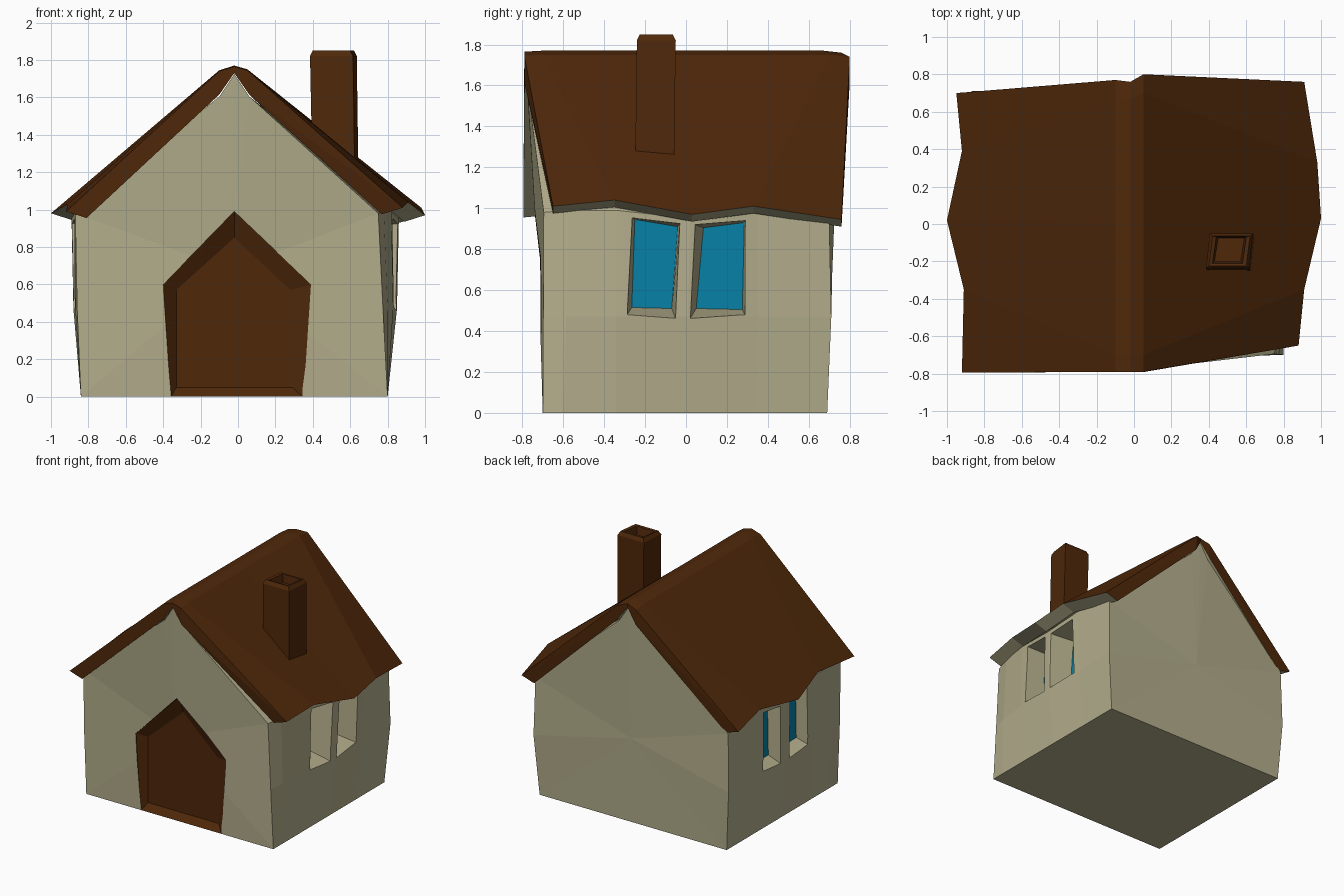
import bpy, bmesh

if "Cube" in bpy.data.objects:
    bpy.data.objects.remove(bpy.data.objects["Cube"])


def material(name, rgb):
    m = bpy.data.materials.new(name)
    m.diffuse_color = (*rgb, 1)
    m.use_nodes = True
    m.node_tree.nodes["Principled BSDF"].inputs["Base Color"].default_value = m.diffuse_color
    return m


WALL, WOOD, GLASS = 0, 1, 2
MATS = [material("plaster", (0.45, 0.42, 0.26)),
        material("brown_wood", (0.078, 0.021, 0.003)),
        material("blue_glass", (0.002, 0.22, 0.38))]


def loft(name, sections, side=WALL, cap=None, poke=0, under=None):
    """Skin closed rings of points, cap both ends; poke > 0 fans the caps and bulges them."""
    bm = bmesh.new()
    rings = [[bm.verts.new(p) for p in s] for s in sections]
    n = len(rings[0])
    for a, b in zip(rings, rings[1:]):
        for i in range(n):
            j = (i + 1) % n
            bm.faces.new((a[i], a[j], b[j], b[i])).material_index = side
    caps = [bm.faces.new(rings[0]), bm.faces.new(rings[-1])]
    for f in caps:
        f.material_index = side
    if cap is not None:
        caps[0].material_index = cap
    bmesh.ops.recalc_face_normals(bm, faces=bm.faces[:])
    if poke:
        for v in bmesh.ops.poke(bm, faces=caps)["verts"]:
            v.co.y += poke if v.co.y > 0 else -poke
    bmesh.ops.triangulate(bm, faces=[f for f in bm.faces if len(f.verts) > 4])
    if under is not None:
        bm.normal_update()
        for f in bm.faces:
            if f.normal.z < -0.3:
                f.material_index = under
    mesh = bpy.data.meshes.new(name)
    bm.to_mesh(mesh)
    bm.free()
    for m in MATS:
        mesh.materials.append(m)
    ob = bpy.data.objects.new(name, mesh)
    bpy.context.collection.objects.link(ob)
    return ob


# Walls: gabled cross-sections from front to back
# (y base, y eave, y apex, left mid x, left eave x, right mid x, right eave x, eave z)
stations = [(-0.70, -0.695, -0.785, -0.86, -0.87, 0.775, 0.75, 0.98),
            (-0.60, -0.57, -0.57, -0.87, -0.87, 0.80, 0.78, 0.99),
            (-0.34, -0.34, -0.34, -0.87, -0.87, 0.83, 0.82, 0.99),
            (0.0, 0.02, 0.0, -0.88, -0.89, 0.85, 0.86, 0.95),
            (0.35, 0.35, 0.35, -0.87, -0.87, 0.83, 0.85, 0.98),
            (0.69, 0.70, 0.755, -0.87, -0.86, 0.84, 0.83, 0.93)]
rings = []
for yb, ye, ya, lm, le, rm, re, ze in stations:
    ym = (yb + ye) / 2
    if yb > 0.6:
        ym = 0.71
    ys = ye + (ya - ye) * 0.9
    rings.append([(-0.84, yb, 0), (lm, ym, 0.47), (le, ye, ze), (-0.10, ys, 1.605),
                  (-0.02, ya, 1.725), (0.06, ys, 1.605),
                  (re, ye, ze), (rm, ym, 0.47), (0.80, yb, 0)])
walls = loft("walls", rings, poke=0.005)


def cut(cutter):
    cutter.hide_render = True
    cutter.display_type = 'WIRE'
    mod = walls.modifiers.new(cutter.name, 'BOOLEAN')
    mod.operation = 'DIFFERENCE'
    mod.solver = 'EXACT'
    mod.object = cutter


# Pointed doorway with a shallow recessed wooden door
outer = [(-0.36, -0.005), (-0.40, 0.60), (-0.02, 0.99), (0.39, 0.60), (0.35, -0.005)]
inner = [(-0.33, 0.05), (-0.33, 0.57), (-0.02, 0.85), (0.28, 0.57), (0.29, 0.05)]
cut(loft("doorway_cutter", [[(x, -0.655, z) for x, z in inner],
                            [(x, -0.705, z) for x, z in outer],
                            [(x, -0.95, z) for x, z in outer]], WOOD, WOOD))

# Two windows on each side wall: (side, x sign, glass depth x, outlines of glass and opening)
right = [([(-0.265, 0.515), (-0.07, 0.51), (-0.04, 0.91), (-0.25, 0.945)],
          [(-0.29, 0.475), (-0.05, 0.46), (-0.03, 0.925), (-0.265, 0.955)]),
         ([(0.05, 0.51), (0.275, 0.505), (0.285, 0.93), (0.085, 0.905)],
          [(0.02, 0.46), (0.29, 0.475), (0.29, 0.94), (0.045, 0.92)])]
left = [([(-0.26, 0.515), (-0.06, 0.51), (-0.05, 0.91), (-0.25, 0.945)],
         [(-0.28, 0.475), (-0.04, 0.46), (-0.035, 0.925), (-0.265, 0.95)]),
        ([(0.09, 0.51), (0.26, 0.51), (0.26, 0.93), (0.10, 0.905)],
         [(0.07, 0.46), (0.28, 0.475), (0.275, 0.94), (0.08, 0.92)])]
for side, sx, depth, wins in (("right", 1, 0.67, right), ("left", -1, 0.765, left)):
    off = 0 if sx > 0 else -0.02
    for k, (gl, op) in enumerate(wins):
        layers = [(gl, depth), (op, 0.855), (op, 1.1)]
        cut(loft(f"{side}_window_cutter_{k}",
                 [[(sx * x + off, y, z) for y, z in pts] for pts, x in layers],
                 WALL, GLASS))

# Sagging roof: (left eave point, right eave point, shoulder ys and ridge y, ridge z)
roof = [((-0.92, -0.795, 0.99), (0.88, -0.65, 1.01), (-0.79, -0.79, -0.79), 1.765),
        ((-0.91, -0.35, 1.03), (0.91, -0.35, 1.04), (-0.70, -0.70, -0.70), 1.77),
        ((-1.0, 0.02, 0.98), (1.0, 0.03, 0.97), (0, 0, 0), 1.77),
        ((-0.92, 0.39, 1.02), (0.98, 0.33, 1.01), (0.67, 0.67, 0.70), 1.77),
        ((-0.95, 0.70, 0.97), (0.91, 0.76, 0.945), (0.77, 0.76, 0.80), 1.76)]
rings = []
for (lx, ly, lz), (rx, ry, rz), (yl, y, yr), z in roof:
    rings.append([(lx, ly, lz), (-0.10, yl, z - 0.025), (-0.02, y, z), (0.05, yr, z - 0.02),
                  (rx, ry, rz), (rx - 0.11, ry, rz - 0.035), (0.06, yr, 1.615),
                  (-0.02, y, 1.73), (-0.10, yl, 1.615), (lx + 0.11, ly, lz - 0.035)])
loft("roof", rings, WOOD, under=WALL)

# Hollow, slightly twisted chimney with a chamfered rim
levels = [(0.40, 0.635, -0.25, -0.06, 1.10), (0.385, 0.625, -0.24, -0.05, 1.82),
          (0.40, 0.61, -0.225, -0.065, 1.85), (0.42, 0.59, -0.21, -0.07, 1.845),
          (0.43, 0.58, -0.20, -0.075, 1.78)]
loft("chimney", [[(a, c, z), (b - 0.01, c, z), (b + 0.01, d, z), (a + 0.02, d, z)]
                 for a, b, c, d, z in levels], WOOD)
